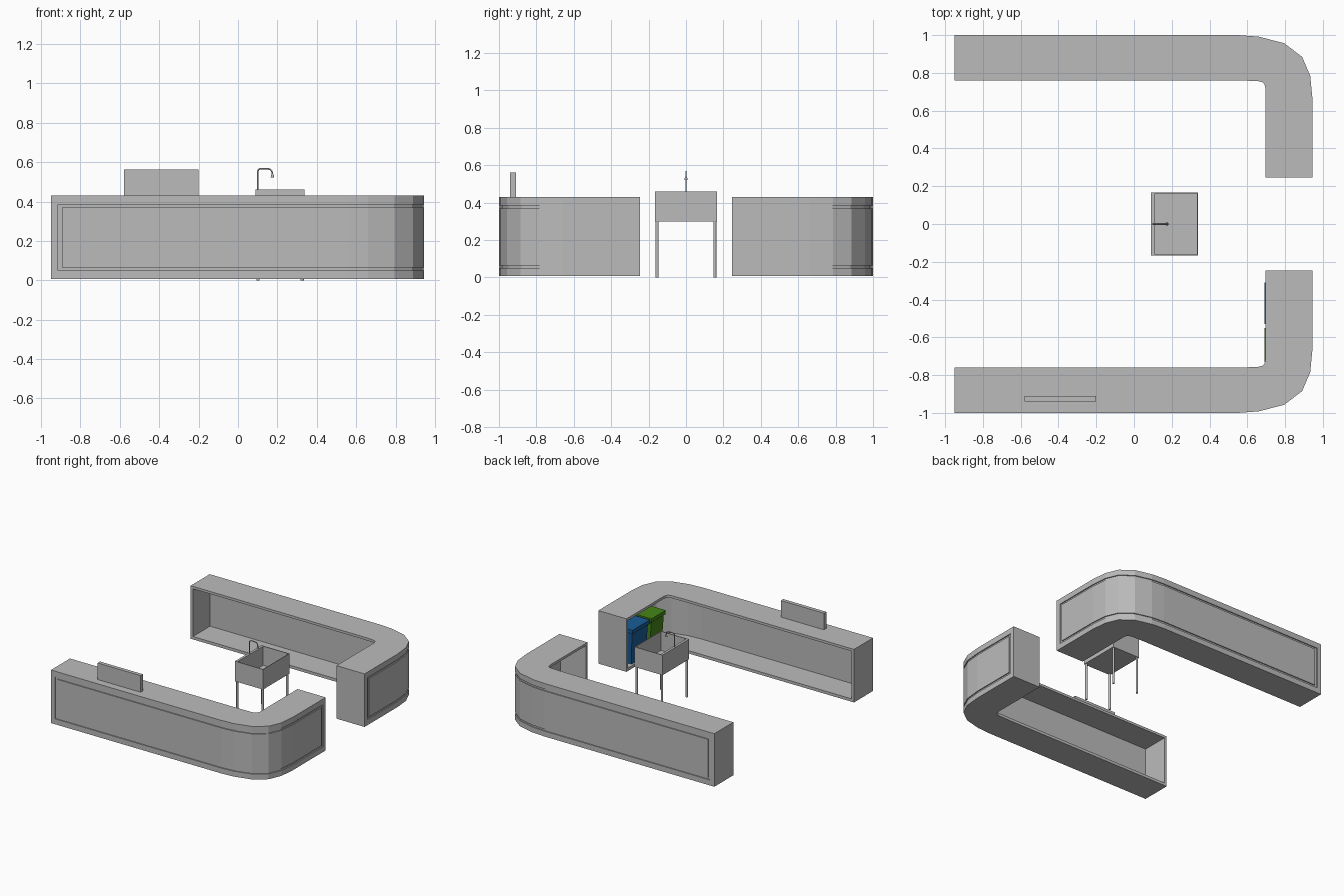
import bpy, bmesh, math
from mathutils import Vector

if "Cube" in bpy.data.objects:
    bpy.data.objects.remove(bpy.data.objects["Cube"])


def material(name, rgb):
    m = bpy.data.materials.new(name)
    m.diffuse_color = (*rgb, 1)
    m.use_nodes = True
    m.node_tree.nodes["Principled BSDF"].inputs["Base Color"].default_value = m.diffuse_color
    return m


GREY = material("grey", (0.5, 0.5, 0.5))
BLUE = material("blue", (0.01, 0.11, 0.31))
GREEN = material("green", (0.06, 0.24, 0.01))


def finish(name, bm, mat):
    bmesh.ops.recalc_face_normals(bm, faces=bm.faces)
    me = bpy.data.meshes.new(name)
    bm.to_mesh(me)
    bm.free()
    me.materials.append(mat)
    ob = bpy.data.objects.new(name, me)
    bpy.context.collection.objects.link(ob)
    return ob


def cells(name, dims, point, filled, mat):
    """Skin the filled cells of a bent grid, leaving out all inner faces."""
    bm = bmesh.new()
    verts = {}

    def vert(c):
        if c not in verts:
            verts[c] = bm.verts.new(point(*c))
        return verts[c]

    def solid(c):
        return all(0 <= c[a] < dims[a] for a in range(3)) and filled(*c)

    for i in range(dims[0]):
        for j in range(dims[1]):
            for k in range(dims[2]):
                if not solid((i, j, k)):
                    continue
                for a in range(3):
                    for side in (0, 1):
                        n = [i, j, k]
                        n[a] += 2 * side - 1
                        if solid(tuple(n)):
                            continue
                        quad = []
                        for u, v in ((0, 0), (1, 0), (1, 1), (0, 1)):
                            c = [i, j, k]
                            c[a] += side
                            c[(a + 1) % 3] += u
                            c[(a + 2) % 3] += v
                            quad.append(vert(tuple(c)))
                        bm.faces.new(quad if side else quad[::-1])
    bmesh.ops.dissolve_limit(bm, angle_limit=math.radians(0.5),
                             verts=bm.verts, edges=bm.edges)
    return finish(name, bm, mat)


def box(name, lo, hi, mat, taper=1.0):
    """Box; taper shrinks the bottom face."""
    bm = bmesh.new()
    bmesh.ops.create_cube(bm, size=1)
    for v in bm.verts:
        s = taper if v.co.z < 0 else 1
        v.co = [(lo[a] + hi[a]) / 2 + v.co[a] * (hi[a] - lo[a]) * (s if a < 2 else 1)
                for a in range(3)]
    return finish(name, bm, mat)


def cylinder(name, x, y, z0, z1, r0, r1, mat, sides=12):
    bm = bmesh.new()
    bmesh.ops.create_cone(bm, cap_ends=True, segments=sides, radius1=r0,
                          radius2=r1, depth=z1 - z0)
    bmesh.ops.translate(bm, verts=bm.verts, vec=(x, y, (z0 + z1) / 2))
    return finish(name, bm, mat)


# Counters: stations along the L shape, each an outer and an inner point
stations = [((x, -1), (x, -0.76)) for x in (-0.95, -0.93, -0.914, -0.893, 0.55)]
stations += [((0.66, -0.992), (0.655, -0.757)), ((0.795, -0.957), (0.682, -0.75)),
             ((0.89, -0.885), (0.69, -0.742)), ((0.933, -0.785), (0.697, -0.715))]
stations += [((0.945, y), (0.697, y)) for y in (-0.66, -0.30, -0.28, -0.265, -0.245)]
depths = [0, 0.008, 0.024, None]
levels = [0.007, 0.03, 0.05, 0.065, 0.37, 0.385, 0.41, 0.43]
last = len(stations) - 2


def counter_filled(i, j, k):
    if j == 0:      # outer face: frame, groove ring, panel
        frame = i < 2 or i > last - 2 or k in (0, 1, 5, 6)
        panel = 2 < i < last - 2 and k == 3
        return frame or panel
    if j == 1:      # wall
        return True
    return k in (0, 6) or i in (0, last)    # top, floor and ends


for name, sign in (("front_counter", 1), ("back_counter", -1)):
    def counter_point(i, j, k):
        o, n = (Vector(p) for p in stations[i])
        d = n - o
        p = n if depths[j] is None else o + d.normalized() * depths[j]
        return (p.x, p.y * sign, levels[k])
    cells(name, (last + 1, 3, 7), counter_point, counter_filled, GREY)

# Sign board standing on the front counter
box("sign_board", (-0.58, -0.94, 0.43), (-0.20, -0.91, 0.562), GREY)

# Sink basin with a wider ledge for the tap
sx, sy, sz = (0.09, 0.11, 0.333, 0.338), (-0.167, -0.161, 0.161, 0.167), (0.30, 0.308, 0.46)
cells("sink_basin", (3, 3, 2), lambda i, j, k: (sx[i], sy[j], sz[k]),
      lambda i, j, k: k == 0 or i != 1 or j != 1, GREY)

# Sink legs
for x in (0.102, 0.326):
    for y in (-0.155, 0.155):
        cylinder("sink_leg", x, y, 0, 0.302, 0.008, 0.008, GREY)

# Tap: bent pipe, base and nozzle
cu = bpy.data.curves.new("tap_pipe", "CURVE")
cu.dimensions = "3D"
cu.bevel_depth = 0.004
cu.bevel_resolution = 2
cu.use_fill_caps = True
path = [(0.1, 0.455), (0.1, 0.552), (0.104, 0.562), (0.115, 0.567), (0.15, 0.567),
        (0.164, 0.563), (0.172, 0.555), (0.175, 0.535)]
sp = cu.splines.new("POLY")
sp.points.add(len(path) - 1)
for p, (x, z) in zip(sp.points, path):
    p.co = (x, 0, z, 1)
cu.materials.append(GREY)
pipe = bpy.data.objects.new("tap_pipe", cu)
bpy.context.collection.objects.link(pipe)
bpy.context.view_layer.objects.active = pipe
pipe.select_set(True)
bpy.ops.object.convert(target="MESH")
cylinder("tap_nozzle", 0.175, 0, 0.522, 0.54, 0.009, 0.005, GREY)

# Bins under the front counter: tapered body with overhanging lid
for name, y0, y1, mat in (("blue_bin", -0.53, -0.31, BLUE),
                          ("green_bin", -0.73, -0.55, GREEN)):
    box(name + "_body", (0.70, y0 + 0.008, 0.03), (0.89, y1 - 0.008, 0.30), mat, 0.86)
    box(name + "_lid", (0.69, y0, 0.285), (0.90, y1, 0.315), mat)
